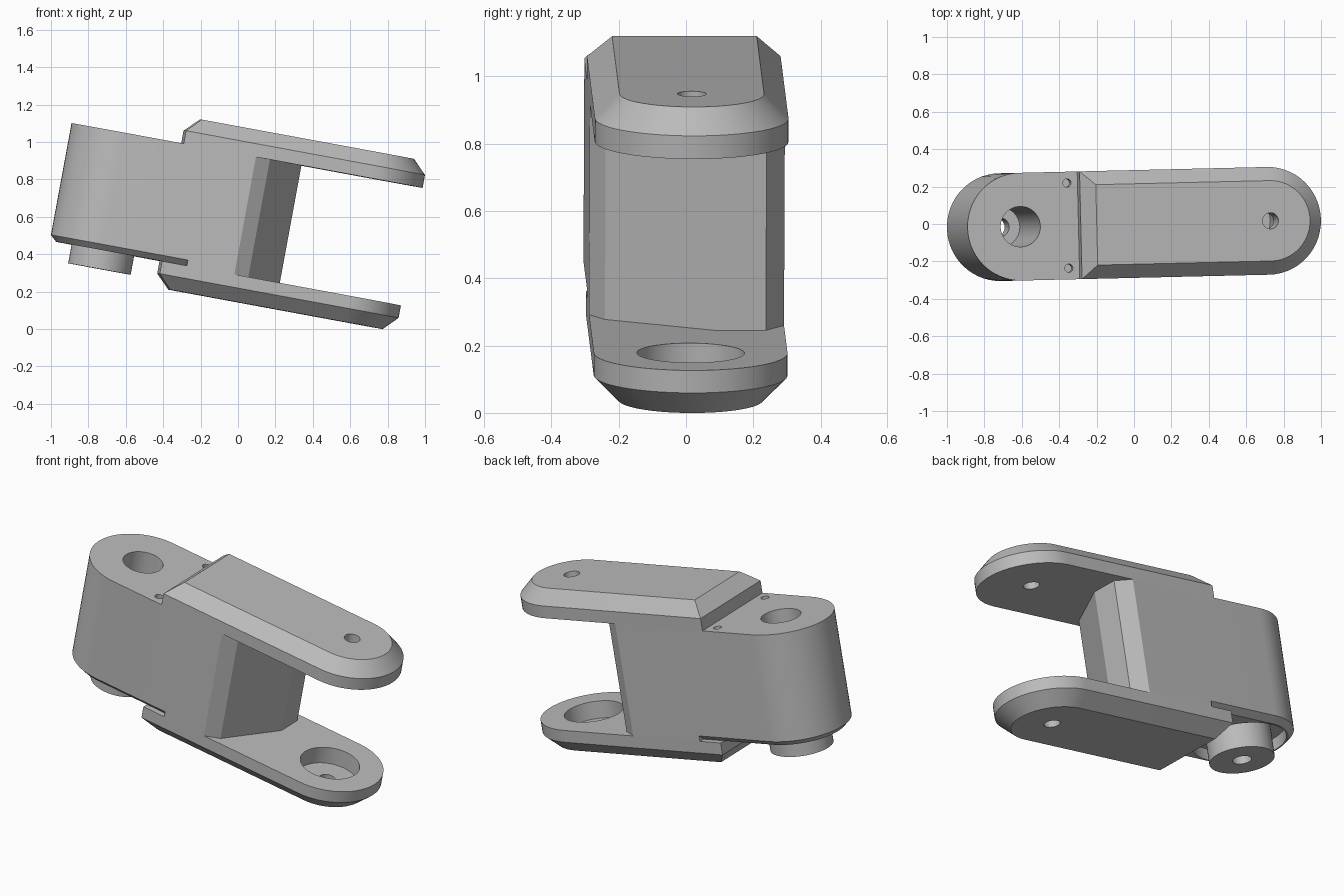
import bpy, bmesh, math
from mathutils import Matrix

cube = bpy.data.objects.get("Cube")
if cube:
    bpy.data.objects.remove(cube, do_unlink=True)

grey = bpy.data.materials.new("plain_grey")
grey.use_nodes = True
grey.diffuse_color = (0.5, 0.5, 0.5, 1)
grey.node_tree.nodes["Principled BSDF"].inputs["Base Color"].default_value = (0.5, 0.5, 0.5, 1)

HALF = 0.288           # half width of the link
BACK, FRONT = -0.788, 0.545   # pivot centres along the link
TILT = (Matrix.Translation((0, 0, -0.005)) @ Matrix.Rotation(math.radians(1.35), 4, 'Z')
        @ Matrix.Rotation(math.radians(10.45), 4, 'Y'))


def loft(name, rings):
    """Solid through matching rings, each (height, outline)."""
    bm = bmesh.new()
    loops = [[bm.verts.new((x, y, z)) for x, y in outline] for z, outline in rings]
    n = len(loops[0])
    for a, b in zip(loops, loops[1:]):
        for i in range(n):
            j = (i + 1) % n
            bm.faces.new((a[i], a[j], b[j], b[i]))
    bm.faces.new(loops[0][::-1])
    bm.faces.new(loops[-1])
    bmesh.ops.recalc_face_normals(bm, faces=bm.faces)
    mesh = bpy.data.meshes.new(name)
    bm.to_mesh(mesh)
    bm.free()
    mesh.materials.append(grey)
    obj = bpy.data.objects.new(name, mesh)
    bpy.context.collection.objects.link(obj)
    return obj


def arc(cx, r, start, end, n=28, cy=0):
    return [(cx + r * math.cos(t), cy + r * math.sin(t))
            for t in (start + (end - start) * i / n for i in range(n + 1))]


def cylinder(x, y, r, low, high, n=48):
    ring = arc(x, r, 0, 2 * math.pi, n, y)[:-1]
    return loft("helper", [(low, ring), (high, ring)])


def combine(obj, steps):
    """Apply boolean steps in order, then drop the helpers."""
    for operation, helper in steps:
        helper.hide_render = True
        mod = obj.modifiers.new("cut", 'BOOLEAN')
        mod.operation, mod.solver, mod.object = operation, 'EXACT', helper
    graph = bpy.context.evaluated_depsgraph_get()
    mesh = bpy.data.meshes.new_from_object(obj.evaluated_get(graph))
    obj.modifiers.clear()
    obj.data = mesh
    for _, helper in steps:
        bpy.data.objects.remove(helper, do_unlink=True)


def body_outline(inset):
    h = HALF - inset
    neck = [(-0.338, -HALF), (-0.08, -HALF), (-0.003, -0.242), (0.176, 0.08),
            (0.176, 0.232), (0.095, HALF), (-0.338, HALF)]
    return (arc(BACK, h, math.pi / 2, 1.5 * math.pi)
            + [(-0.34, -h)] + neck + [(-0.34, h)])


def plate_outline(inset):
    h, end = HALF - inset, -0.473 + inset
    return [(end, -h)] + arc(FRONT, h, -math.pi / 2, math.pi / 2) + [(end, h)]


# Main body with recessed underside, pivot boss and bores
body = loft("main_body", [(0.287, body_outline(0.034)), (0.318, body_outline(0)),
                          (0.926, body_outline(0))])
steps = [('DIFFERENCE', cylinder(BACK, 0, 0.245, 0.2, 0.35)),
         ('UNION', cylinder(BACK, 0, 0.17, 0.186, 0.45)),
         ('DIFFERENCE', cylinder(BACK, 0, 0.108, 0.32, 1.1)),
         ('DIFFERENCE', cylinder(BACK, 0, 0.05, 0.1, 0.5))]
for side in (-1, 1):
    steps.append(('DIFFERENCE', cylinder(-0.53, side * 0.228, 0.022, 0.88, 1.0, 20)))
combine(body, steps)

# Upper plate, bevelled on top, with a pin hole
upper = loft("upper_plate", [(0.926, plate_outline(0)), (0.996, plate_outline(0)),
                             (1.07, plate_outline(0.073))])
combine(upper, [('DIFFERENCE', cylinder(FRONT, 0, 0.043, 0.8, 1.2))])

# Lower plate, bevelled underneath, with a socket and pin hole
lower = loft("lower_plate", [(0.145, plate_outline(0.073)), (0.219, plate_outline(0)),
                             (0.287, plate_outline(0))])
combine(lower, [('DIFFERENCE', cylinder(FRONT, 0, 0.16, 0.19, 0.4)),
                ('DIFFERENCE', cylinder(FRONT, 0, 0.043, 0.05, 0.25))])

# Tilt the finished link and shade it
bpy.ops.object.select_all(action='DESELECT')
for obj in (body, upper, lower):
    obj.data.transform(TILT)
    obj.select_set(True)
bpy.context.view_layer.objects.active = body
bpy.ops.object.shade_smooth_by_angle(angle=math.radians(25))
